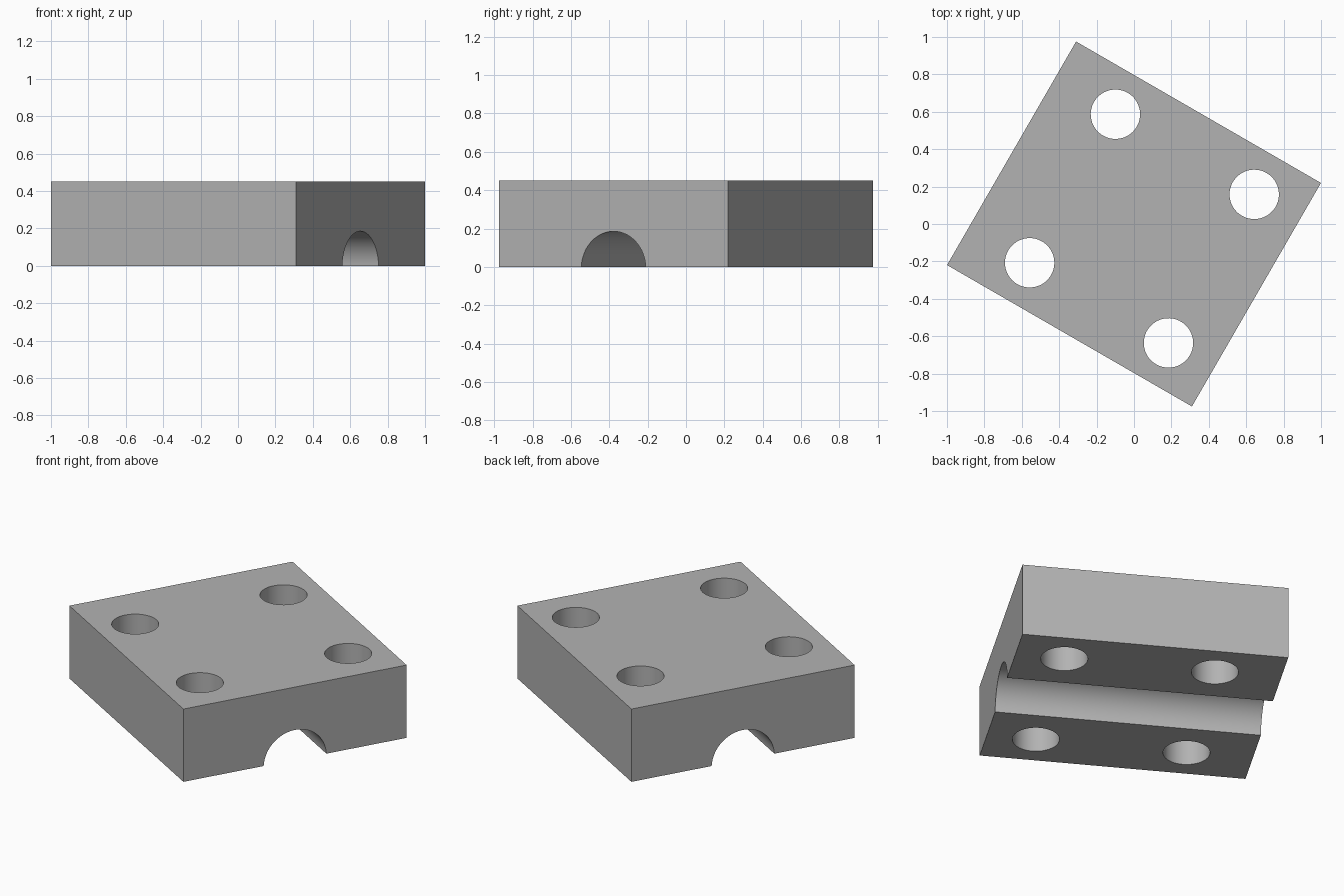
import bpy, bmesh, math

cube = bpy.data.objects.get("Cube")
if cube:
    bpy.data.objects.remove(cube, do_unlink=True)

LENGTH, WIDTH, HEIGHT = 1.512, 1.38, 0.45
GROOVE_R, GROOVE_Z = 0.194, -0.009
HOLE_R, HOLE_X, HOLE_DX, HOLE_DY = 0.132, 0.049, 0.4285, 0.4585
TURN = math.radians(-30)

grey = bpy.data.materials.new("plain grey")
grey.use_nodes = True
colour = (0.45, 0.45, 0.45, 1)
grey.diffuse_color = colour
grey.node_tree.nodes["Principled BSDF"].inputs["Base Color"].default_value = colour


def add_object(name, bm):
    bmesh.ops.recalc_face_normals(bm, faces=bm.faces)
    mesh = bpy.data.meshes.new(name)
    bm.to_mesh(mesh)
    bm.free()
    mesh.materials.append(grey)
    obj = bpy.data.objects.new(name, mesh)
    bpy.context.collection.objects.link(obj)
    obj.rotation_euler.z = TURN
    return obj


# Block: end profile with an arched groove, extruded along its length
start = math.asin(-GROOVE_Z / GROOVE_R)
steps = 48
arch = []
for i in range(steps + 1):
    a = start + (math.pi - 2 * start) * i / steps
    arch.append((GROOVE_R * math.cos(a), GROOVE_Z + GROOVE_R * math.sin(a)))
half = WIDTH / 2
profile = [(-half, 0), (-half, HEIGHT), (half, HEIGHT), (half, 0)] + arch
bm = bmesh.new()
end = bm.faces.new([bm.verts.new((-LENGTH / 2, y, z)) for y, z in profile])
grown = bmesh.ops.extrude_face_region(bm, geom=[end], use_keep_orig=True)
moved = [v for v in grown["geom"] if isinstance(v, bmesh.types.BMVert)]
bmesh.ops.translate(bm, verts=moved, vec=(LENGTH, 0, 0))
block = add_object("clamp_block", bm)

# Four bolt holes straight through the block
bm = bmesh.new()
for sx in (-1, 1):
    for sy in (-1, 1):
        new = bmesh.ops.create_cone(bm, cap_ends=True, segments=64, radius1=HOLE_R,
                                    radius2=HOLE_R, depth=HEIGHT * 2)
        bmesh.ops.translate(bm, verts=new["verts"],
                            vec=(HOLE_X + sx * HOLE_DX, sy * HOLE_DY, HEIGHT / 2))
cutter = add_object("bolt_hole_cutter", bm)
cutter.hide_render = True

cut = block.modifiers.new("bolt holes", "BOOLEAN")
cut.operation = "DIFFERENCE"
cut.solver = "EXACT"
cut.object = cutter
bpy.ops.object.select_all(action="DESELECT")
block.select_set(True)
bpy.context.view_layer.objects.active = block
bpy.ops.object.modifier_apply(modifier=cut.name)
bpy.data.objects.remove(cutter, do_unlink=True)

# Smooth bores and groove, crisp edges
bpy.ops.object.shade_smooth_by_angle(angle=math.radians(30))
